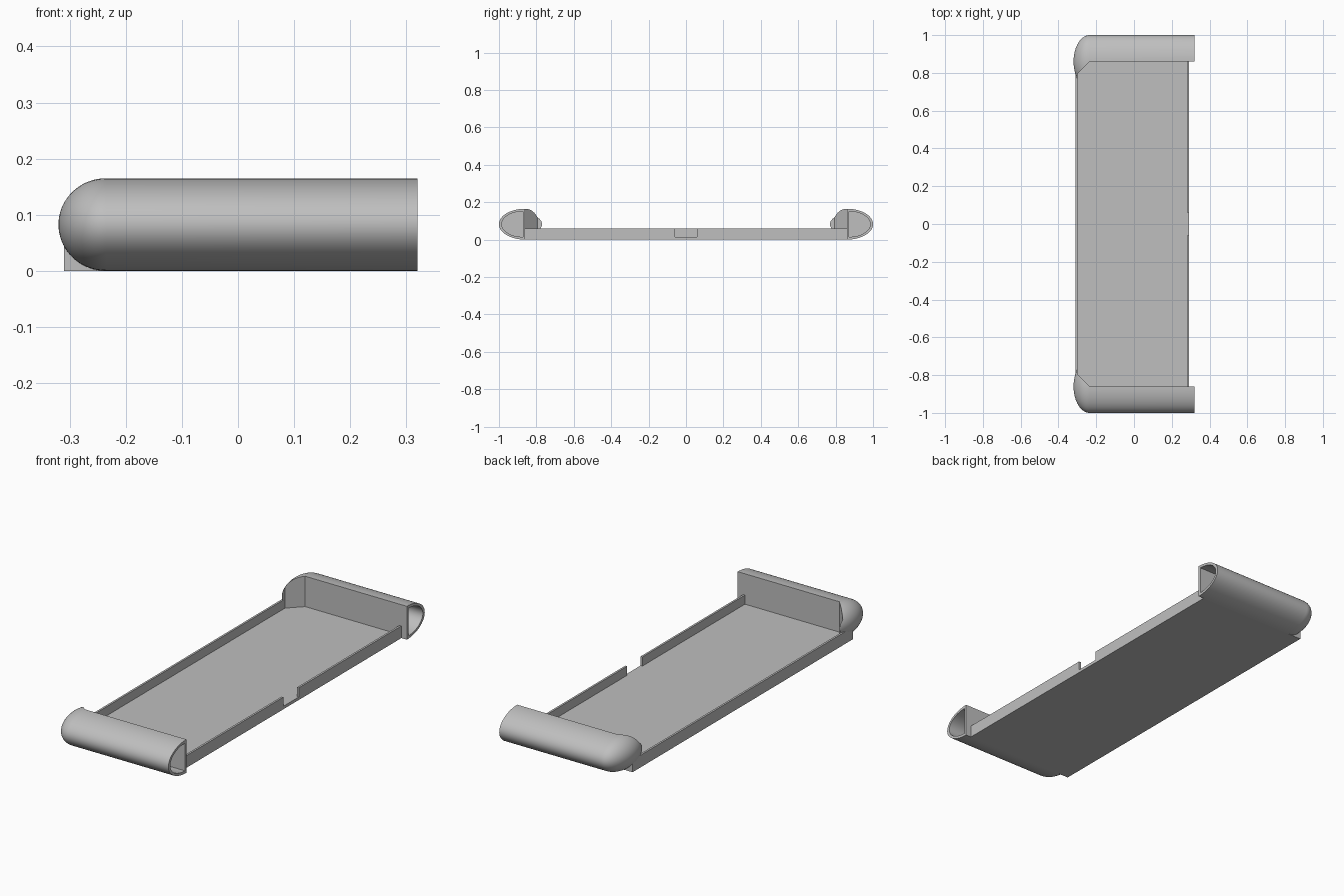
import bpy
import bmesh
from math import sin, cos, pi, radians

if "Cube" in bpy.data.objects:
    bpy.data.objects.remove(bpy.data.objects["Cube"], do_unlink=True)

grey = bpy.data.materials.new("plain grey")
grey.use_nodes = True
colour = (0.52, 0.52, 0.52, 1)
grey.diffuse_color = colour
grey.node_tree.nodes["Principled BSDF"].inputs["Base Color"].default_value = colour

# Main dimensions
HALF_Y, WALL_Y, HALF_X = 1.0, 0.86, 0.32
BEND_X, BACK_X, LIP_X = -0.235, -0.31, 0.29
RADIUS = 0.0825
FLOOR, RIM, THICK = 0.015, 0.06, 0.01


def finish(name, bm):
    bmesh.ops.recalc_face_normals(bm, faces=bm.faces[:])
    mesh = bpy.data.meshes.new(name)
    bm.to_mesh(mesh)
    bm.free()
    mesh.materials.append(grey)
    obj = bpy.data.objects.new(name, mesh)
    bpy.context.collection.objects.link(obj)
    return obj


def loft(name, rings):
    """Closed skin through rings of equal point count."""
    bm = bmesh.new()
    loops = [[bm.verts.new(p) for p in ring] for ring in rings]
    for a, b in zip(loops, loops[1:]):
        for i in range(len(a)):
            j = (i + 1) % len(a)
            bm.faces.new((a[i], a[j], b[j], b[i]))
    bm.faces.new(loops[0])
    bm.faces.new(loops[-1])
    return finish(name, bm)


def prism(name, plan, z0, z1):
    return loft(name, [[(x, y, z) for x, y in plan] for z in (z0, z1)])


def carve(obj, cutters):
    """Subtract the cutters, bake the result and remove them."""
    for cutter in cutters:
        cutter.hide_render = True
        mod = obj.modifiers.new("carve", "BOOLEAN")
        mod.operation, mod.solver, mod.object = "DIFFERENCE", "EXACT", cutter
    bpy.context.view_layer.update()
    graph = bpy.context.evaluated_depsgraph_get()
    mesh = bpy.data.meshes.new_from_object(obj.evaluated_get(graph))
    obj.modifiers.clear()
    obj.data = mesh
    for cutter in cutters:
        bpy.data.objects.remove(cutter, do_unlink=True)


def oval(x, side, scale, sides=64):
    return [(x, side * (WALL_Y + (HALF_Y - WALL_Y) * scale * cos(2 * pi * i / sides)),
             RADIUS + RADIUS * scale * sin(2 * pi * i / sides)) for i in range(sides)]


def make_bumper(name, side):
    # Oval bar with a rounded back end
    steps = 18
    rings = []
    for k in range(1, steps + 1):
        a = pi / 2 * k / steps
        rings.append(oval(BEND_X - (HALF_X + BEND_X) * cos(a), side, sin(a)))
    rings.append(oval(HALF_X, side, 1))
    bumper = loft(name, rings)

    # Flat inner face with an angled corner
    back = BACK_X + THICK
    bend = WALL_Y - (BEND_X - back)
    plan = [(BEND_X, WALL_Y), (back, bend), (back, 0.6), (0.5, 0.6), (0.5, WALL_Y)]
    inside = prism("inside_cutter", [(x, side * y) for x, y in plan], -0.1, 0.3)

    # D-shaped hollow open at the end of the bar
    hollow_rings = []
    for x in (BEND_X, 0.5):
        ring = [(x, side * (WALL_Y + 0.012 + 0.113 * sin(pi * i / 32)),
                 RADIUS + 0.068 * cos(pi * i / 32)) for i in range(33)]
        hollow_rings.append(ring)
    hollow = loft("hollow_cutter", hollow_rings)
    carve(bumper, [inside, hollow])

    bpy.ops.object.select_all(action="DESELECT")
    bumper.select_set(True)
    bpy.context.view_layer.objects.active = bumper
    bpy.ops.object.shade_smooth_by_angle(angle=radians(30))


def rectangle(x0, x1, y):
    return [(x0, -y), (x1, -y), (x1, y), (x0, y)]


# Shallow tray with angled back corners and a notch in the open side
tray = prism("tray", rectangle(BACK_X, LIP_X, WALL_Y), 0, RIM)
back = BACK_X + THICK
bend = WALL_Y - (BEND_X - back)
half = [(LIP_X - THICK, 0.9), (BEND_X, 0.9), (BEND_X, WALL_Y), (back, bend)]
well_plan = half + [(x, -y) for x, y in reversed(half)]
well = prism("well_cutter", well_plan, FLOOR, 0.2)
notch = prism("notch_cutter", rectangle(LIP_X - 0.03, LIP_X + 0.03, 0.06), FLOOR, 0.2)
carve(tray, [well, notch])

make_bumper("front_bumper", -1)
make_bumper("back_bumper", 1)
